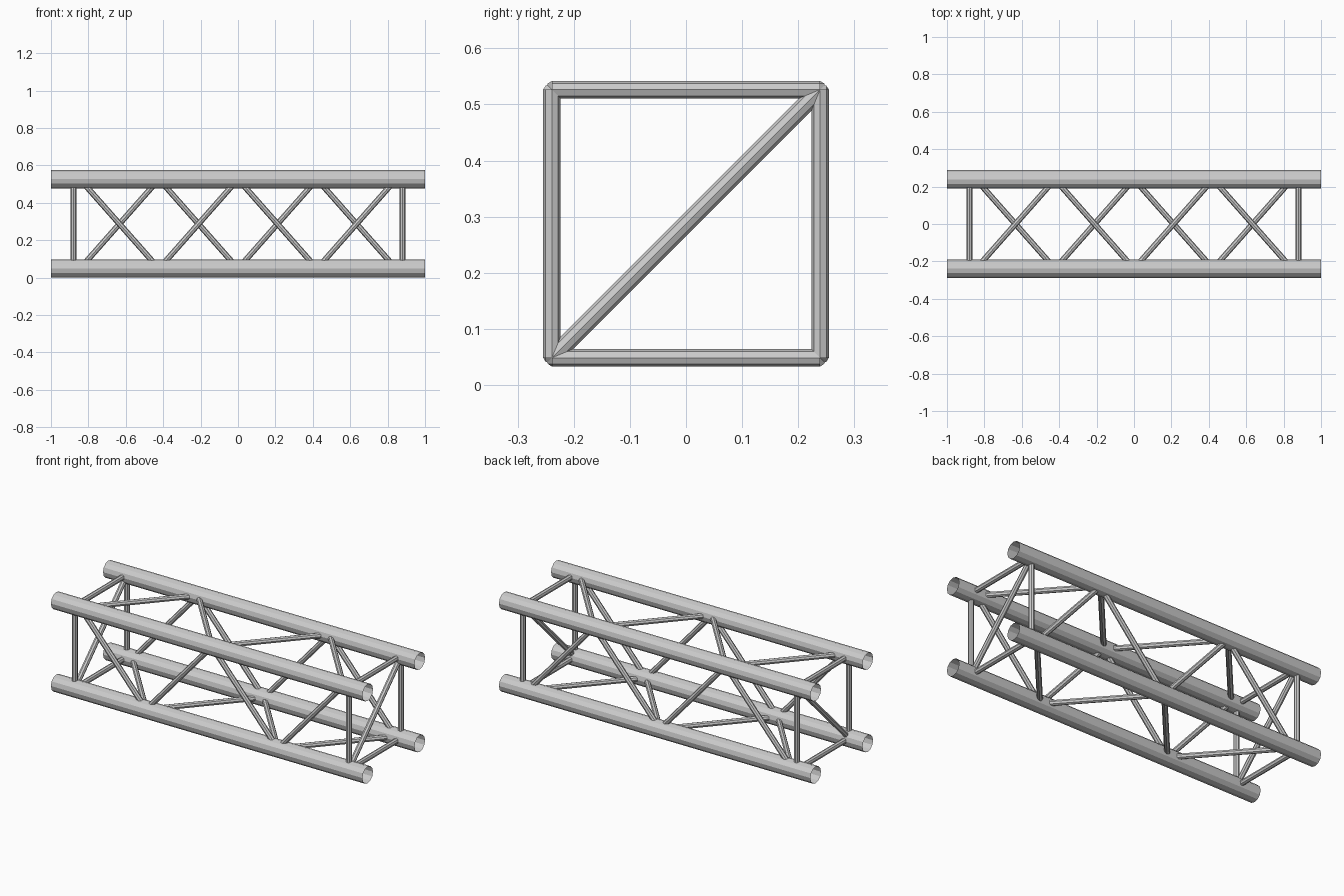
import bpy
import bmesh
from mathutils import Vector

cube = bpy.data.objects.get("Cube")
if cube:
    bpy.data.objects.remove(cube, do_unlink=True)

HALF = 0.239        # half distance between chord axes
CHORD_R = 0.0485
BRACE_R = 0.0155
MID_Z = HALF + CHORD_R
PITCH = 0.4225      # length of one lattice bay
END_X = 0.88        # position of the end frames

metal = bpy.data.materials.new("light_grey_metal")
metal.use_nodes = True
GREY = (0.6, 0.6, 0.6, 1)
metal.diffuse_color = GREY
metal.node_tree.nodes["Principled BSDF"].inputs["Base Color"].default_value = GREY


def node(x, side_y, side_z):
    """Point on a chord axis; the sides are -1 or 1."""
    return Vector((x, side_y * HALF, MID_Z + side_z * HALF))


def tube(name, a, b, radius, sides, capped):
    """Faceted tube running from a to b."""
    axis = b - a
    bm = bmesh.new()
    bmesh.ops.create_cone(bm, cap_ends=capped, segments=sides, radius1=radius,
                          radius2=radius, depth=axis.length)
    mesh = bpy.data.meshes.new(name)
    bm.to_mesh(mesh)
    bm.free()
    mesh.materials.append(metal)
    obj = bpy.data.objects.new(name, mesh)
    obj.location = (a + b) / 2
    obj.rotation_euler = axis.to_track_quat('Z', 'Y').to_euler()
    bpy.context.collection.objects.link(obj)


def brace(name, a, b):
    tube(name, a, b, BRACE_R, 8, True)


# Four open main chords
for sy, y_name in ((-1, "front"), (1, "back")):
    for sz, z_name in ((-1, "lower"), (1, "upper")):
        tube(f"{z_name}_{y_name}_chord", node(-1, sy, sz), node(1, sy, sz),
             CHORD_R, 12, False)

# Square end frames, each with one diagonal
for x, x_name in ((-END_X, "right"), (END_X, "left")):
    for s, y_name, z_name in ((-1, "front", "lower"), (1, "back", "upper")):
        brace(f"{x_name}_{y_name}_post", node(x, s, -1), node(x, s, 1))
        brace(f"{x_name}_{z_name}_crossbar", node(x, -1, s), node(x, 1, s))
    brace(f"{x_name}_end_diagonal", node(x, -1, -1), node(x, 1, 1))

# Zigzag lattice on the four long faces
for i in range(4):
    x0, x1 = (i - 2) * PITCH, (i - 1) * PITCH
    s = 1 if i % 2 == 0 else -1
    brace(f"front_lattice_{i + 1}", node(x0, -1, s), node(x1, -1, -s))
    brace(f"back_lattice_{i + 1}", node(x0, 1, -s), node(x1, 1, s))
    brace(f"top_lattice_{i + 1}", node(x0, -s, 1), node(x1, s, 1))
    brace(f"bottom_lattice_{i + 1}", node(x0, s, -1), node(x1, -s, -1))
